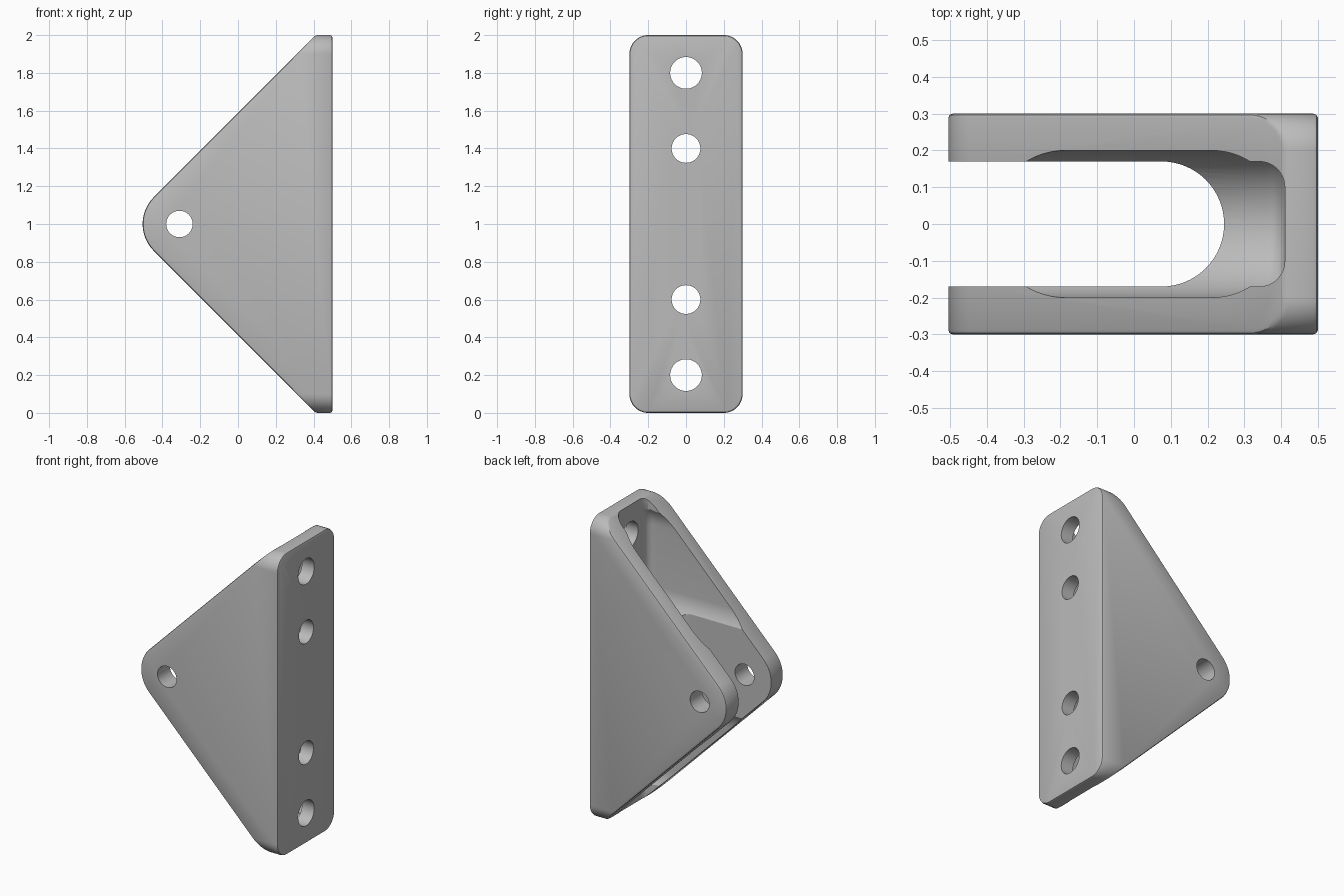
import bpy, bmesh
from math import sin, cos, pi, radians
from mathutils import Vector

cube = bpy.data.objects.get("Cube")
if cube:
    bpy.data.objects.remove(cube, do_unlink=True)

grey = bpy.data.materials.new("mid grey")
grey.use_nodes = True
grey.diffuse_color = (0.5, 0.5, 0.5, 1)
grey.node_tree.nodes["Principled BSDF"].inputs["Base Color"].default_value = (0.5, 0.5, 0.5, 1)


def arc(cu, cv, r, start, end, n=16):
    """Points along an arc, angles in degrees."""
    angles = [radians(start + (end - start) * i / n) for i in range(n + 1)]
    return [(cu + r * cos(a), cv + r * sin(a)) for a in angles]


def rounded_rect(u0, u1, v0, v1, r, n=12):
    return (arc(u1 - r, v0 + r, r, -90, 0, n) + arc(u1 - r, v1 - r, r, 0, 90, n)
            + arc(u0 + r, v1 - r, r, 90, 180, n) + arc(u0 + r, v0 + r, r, 180, 270, n))


PLACE = {"X": lambda u, v, w: Vector((w, u, v)),
         "Y": lambda u, v, w: Vector((u, w, v)),
         "Z": lambda u, v, w: Vector((u, v, w))}


def prism(name, outline, axis, low, high):
    """Extrude a closed outline along an axis."""
    bm = bmesh.new()
    verts = [bm.verts.new(PLACE[axis](u, v, low)) for u, v in outline]
    face = bm.faces.new(verts)
    moved = bmesh.ops.extrude_face_region(bm, geom=[face])["geom"]
    shift = PLACE[axis](0, 0, high - low)
    bmesh.ops.translate(bm, vec=shift, verts=[g for g in moved if isinstance(g, bmesh.types.BMVert)])
    bmesh.ops.remove_doubles(bm, verts=bm.verts, dist=1e-5)
    bmesh.ops.recalc_face_normals(bm, faces=bm.faces)
    mesh = bpy.data.meshes.new(name)
    bm.to_mesh(mesh)
    bm.free()
    mesh.materials.append(grey)
    obj = bpy.data.objects.new(name, mesh)
    bpy.context.collection.objects.link(obj)
    return obj


def apply_modifier(obj, mod):
    bpy.context.view_layer.objects.active = obj
    bpy.ops.object.modifier_apply(modifier=mod.name)


def combine(obj, tool, operation="DIFFERENCE"):
    mod = obj.modifiers.new("combine", "BOOLEAN")
    mod.operation, mod.solver, mod.object = operation, "EXACT", tool
    apply_modifier(obj, mod)
    bpy.data.objects.remove(tool, do_unlink=True)


def soften(obj, width, segments):
    mod = obj.modifiers.new("soften", "BEVEL")
    mod.width, mod.segments = width, segments
    mod.limit_method, mod.angle_limit = "ANGLE", radians(32)
    apply_modifier(obj, mod)


# Triangular body with a rounded nose, trimmed to rounded upright corners
side = [(0.5, 0), (0.5, 2), (0.41, 2)] + arc(-0.305, 1, 0.2, 135, 225, 24) + [(0.41, 0)]
bracket = prism("bracket", side, "Y", -0.4, 0.4)
combine(bracket, prism("trim", rounded_rect(-0.3, 0.3, 0, 2, 0.1), "X", -1, 1), "INTERSECT")
soften(bracket, 0.012, 2)

# Slot between the two cheeks, with a round end
slot = arc(0.075, 0, 0.17, -90, 90, 32) + [(-1, 0.17), (-1, -0.17)]
combine(bracket, prism("slot", slot, "Z", -1, 3))

for s in (1, -1):
    # Open channel behind the mounting plate
    channel = [(-1, -0.17)] + arc(0.34, -0.1, 0.07, -90, 0) + arc(0.34, 0.1, 0.07, 0, 90) + [(-1, 0.17)]
    low, high = sorted((1 + s * 0.4, 1 + s * 1.5))
    combine(bracket, prism("channel", channel, "Z", low, high))
    # Wider round-ended pocket giving access to each pair of screws
    low, high = sorted((1 + s * 0.4, 1 + s * 0.8))
    pocket = arc(0, high, 0.2, 0, 180, 32) + arc(0, low, 0.2, 180, 360, 32)
    access = prism("access", pocket, "X", -1, 0.41)
    soften(access, 0.05, 5)
    combine(bracket, access)
    # Screw holes through the plate
    for offset, r in ((0.4, 0.076), (0.8, 0.084)):
        combine(bracket, prism("screw_hole", arc(0, 1 + s * offset, r, 0, 360, 40), "X", 0.2, 0.7))

# Pivot hole through both cheeks
combine(bracket, prism("pivot_hole", arc(-0.31, 1, 0.07, 0, 360, 40), "Y", -0.5, 0.5))

bpy.ops.object.select_all(action="DESELECT")
bracket.select_set(True)
bpy.context.view_layer.objects.active = bracket
bpy.ops.object.shade_smooth_by_angle(angle=radians(30))
